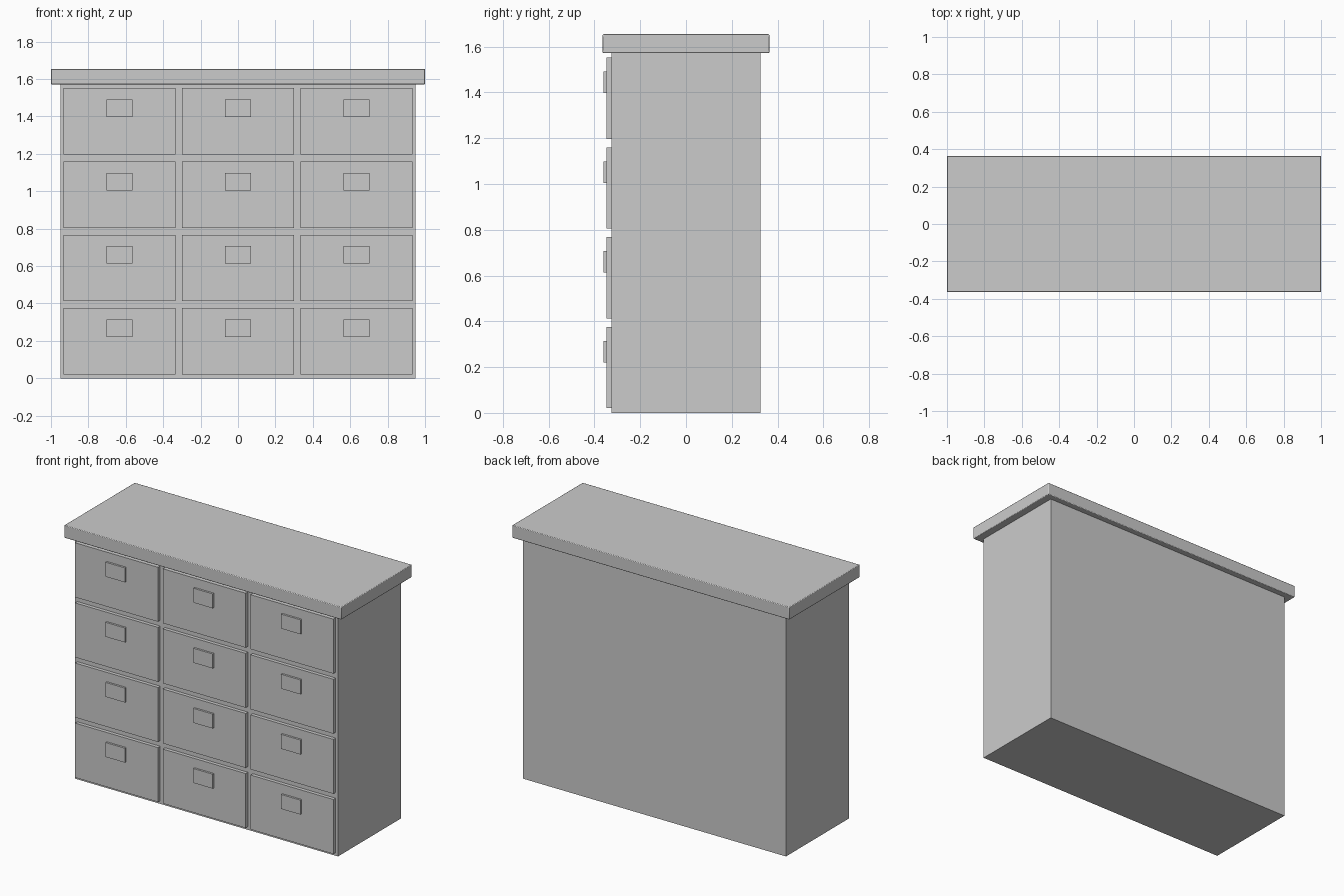
import bpy

if "Cube" in bpy.data.objects:
    bpy.data.objects.remove(bpy.data.objects["Cube"])


def box(name, centre, size):
    bpy.ops.mesh.primitive_cube_add(size=1, location=centre)
    ob = bpy.context.object
    ob.name = name
    ob.scale = size
    bpy.ops.object.transform_apply(location=False, rotation=False, scale=True)
    return ob


# Cabinet carcass
box("carcass", (0, 0, 0.786), (1.898, 0.65, 1.572))

# Overhanging top slab with a finely softened edge
top = box("top_slab", (0, 0, 1.613), (2.0, 0.728, 0.082))
bevel = top.modifiers.new("soft_edge", 'BEVEL')
bevel.width = 0.004
bevel.segments = 2
bpy.ops.object.shade_smooth_by_angle()

# Grid of drawer fronts, each with a label-plate pull
for row in range(4):
    for col in range(3):
        x = (col - 1) * 0.633
        z = 0.198 + row * 0.392
        tag = f"{row + 1}_{col + 1}"
        box(f"drawer_front_{tag}", (x, -0.334, z), (0.598, 0.028, 0.355))
        box(f"drawer_pull_{tag}", (x, -0.352, z + 0.07), (0.14, 0.018, 0.094))
